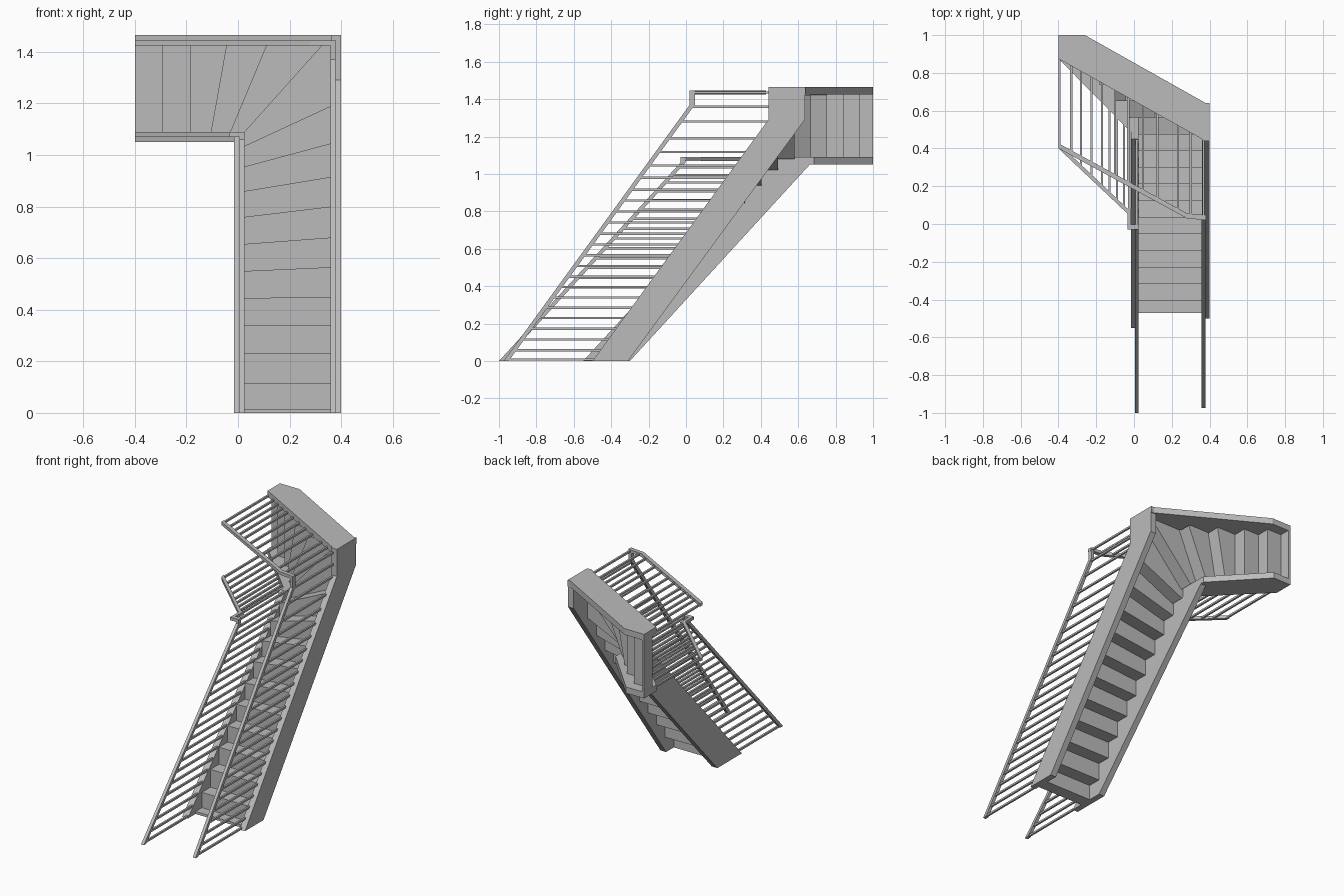
import bpy, bmesh

cube = bpy.data.objects.get("Cube")
if cube:
    bpy.data.objects.remove(cube)

grey = bpy.data.materials.new("warm_grey")
grey.use_nodes = True
COLOUR = (0.5, 0.5, 0.5, 1)
grey.diffuse_color = COLOUR
grey.node_tree.nodes["Principled BSDF"].inputs["Base Color"].default_value = COLOUR

X, Y, Z = 0, 1, 2


def add_prism(bm, outline, axis, lo, hi):
    """Extrude a 2D outline along an axis between lo and hi."""
    def ring(level):
        out = []
        for p in outline:
            co = list(p)
            co.insert(axis, level)
            out.append(bm.verts.new(co))
        return out
    a, b = ring(lo), ring(hi)
    bm.faces.new(a)
    bm.faces.new(b[::-1])
    for i in range(len(a)):
        j = (i + 1) % len(a)
        bm.faces.new((a[j], a[i], b[i], b[j]))


def finish(bm, name):
    bmesh.ops.recalc_face_normals(bm, faces=bm.faces)
    mesh = bpy.data.meshes.new(name)
    bm.to_mesh(mesh)
    bm.free()
    mesh.materials.append(grey)
    bpy.context.collection.objects.link(bpy.data.objects.new(name, mesh))


def prism(name, outline, axis, lo, hi):
    bm = bmesh.new()
    add_prism(bm, outline, axis, lo, hi)
    finish(bm, name)


def at(path, t):
    """Depth on a polyline of (t, y) points, sorted by t."""
    for (t0, y0), (t1, y1) in zip(path, path[1:]):
        if t <= t1:
            return y0 + (y1 - y0) * (t - t0) / (t1 - t0)
    return path[-1][1]


# Stringers: long flight (side profiles), then short flight
prism("outer_long_stringer", [(-.5, 0), (-.31, 0), (.635, 1.29), (.635, 1.465),
                              (.44, 1.465), (.44, 1.29)], X, .36, .4)
prism("inner_long_stringer", [(-.55, 0), (-.3, 0), (.68, 1.07), (.68, 1.09),
                              (.45, 1.09)], X, -.015, .025)
prism("outer_short_stringer", [(-.4, .875), (.36, .45), (.4, .45), (.4, .64),
                               (.38, .64), (-.26, 1), (-.4, 1)], Z, 1.425, 1.465)
prism("inner_short_stringer", [(-.4, .875), (-.015, .485), (.025, .45), (.025, .685),
                               (-.27, 1), (-.4, 1)], Z, 1.05, 1.09)

# Step edges in plan (x, z): straight steps, winders, straight steps
XI, XO, ZI, ZO = .025, .36, 1.09, 1.425
inner_z = [0, .115, .23, .34, .445, .55, .655, .76, .86, .955, 1.035]
outer_z = [0, .115, .23, .34, .45, .565, .68, .80, .915, 1.045, 1.19]
inner_x = [.025, -.03, -.105, -.185, -.295, -.4]
outer_x = [.325, .11, -.045, -.185, -.295, -.4]
edges = [((XI, a), (XO, b)) for a, b in zip(inner_z, outer_z)]
edges += [((a, ZI), (b, ZO)) for a, b in zip(inner_x, outer_x)]
RISE, FIRST, THICK = .088, -.405, .016


def riser(bm, edge, top, bottom):
    (ax, az), (bx, bz) = edge
    dx, dz = bx - ax, bz - az
    length = (dx * dx + dz * dz) ** .5
    ox, oz = dz / length * THICK, -dx / length * THICK
    add_prism(bm, [(ax, az), (bx, bz), (bx + ox, bz + oz), (ax + ox, az + oz)], Y, top, bottom)


treads, risers = bmesh.new(), bmesh.new()
for k, (e0, e1) in enumerate(zip(edges, edges[1:])):
    y = FIRST + RISE * k
    outline = [e0[0], e0[1], e1[1], e1[0]]
    if e0[1][0] == XO and e1[1][1] == ZO:
        outline.insert(2, (XO, ZO))
    add_prism(treads, outline, Y, y, y + THICK)
    last = k == len(edges) - 2
    riser(risers, e1, y + THICK, 1 if last else y + RISE + THICK)
# Top riser against the upper floor
add_prism(risers, [(XI, 0), (XO, 0), (XO, THICK), (XI, THICK)], Y, -.47, FIRST + THICK)
finish(treads, "treads")
finish(risers, "risers")

# Handrail lines: (position along flight, y)
outer_long = [(0, -1 + .025), (1.37, .02), (1.445, .02)]
inner_long = [(0, -1), (1.06, -.03), (1.09, -.03)]
outer_short = [(-.4, .4), (.28, .03), (.38, .02)]
inner_short = [(-.4, .4), (-.035, .055), (-.015, .055)]
RAIL = .027


def rail(name, path, axis, lo, hi):
    strip = path + [(t, y + RAIL) for t, y in reversed(path)]
    if axis == X:
        strip = [(y, t) for t, y in strip]
    prism(name, strip, axis, lo, hi)


rail("outer_long_handrail", outer_long, X, .358, .378)
rail("inner_long_handrail", inner_long, X, .005, .025)
rail("outer_short_handrail", outer_short, Z, 1.425, 1.445)
rail("inner_short_handrail", inner_short, Z, 1.07, 1.09)
# Step in the inner handrail at the turn
rail("inner_rail_link", [(-.035, -.03), (.025, -.03)], Z, 1.07, 1.09)
prism("inner_rail_drop", [(-.035, 1.07), (-.015, 1.07), (-.015, 1.09), (-.035, 1.09)],
      Y, -.03, .08)

# Balusters: one at each step edge and one midway
HALF = .006


def balusters(name, spots, rail_path, base_path, axis, centre):
    bm = bmesh.new()
    for t in spots:
        x, z = (centre, t) if axis == Z else (t, centre)
        add_prism(bm, [(x - HALF, z - HALF), (x + HALF, z - HALF),
                       (x + HALF, z + HALF), (x - HALF, z + HALF)], Y,
                  at(rail_path, t) + RAIL / 2, at(base_path, t) + .01)
    finish(bm, name)


def with_midpoints(values):
    out = []
    for a, b in zip(values, values[1:]):
        out += [a, (a + b) / 2]
    return out[1:] + [values[-1]]


balusters("outer_long_balusters", [.008] + with_midpoints(outer_z) + [1.28, 1.36, 1.435],
          outer_long, [(0, -.5), (1.29, .44), (1.465, .44)], Z, .368)
balusters("inner_long_balusters", [.008] + with_midpoints(inner_z) + [1.08],
          inner_long, [(0, -.55), (1.09, .45)], Z, .015)
outer_spots = [x + .015 for x in with_midpoints(outer_x)[:-1]]
balusters("outer_short_balusters", [-.394, .3] + outer_spots,
          outer_short, [(-.4, .875), (.36, .45), (.4, .45)], X, 1.435)
inner_spots = [x + .015 for x in with_midpoints(inner_x)[2:-1]]
balusters("inner_short_balusters", [-.394, -.025] + inner_spots,
          inner_short, [(-.4, .875), (-.015, .485)], X, 1.08)
